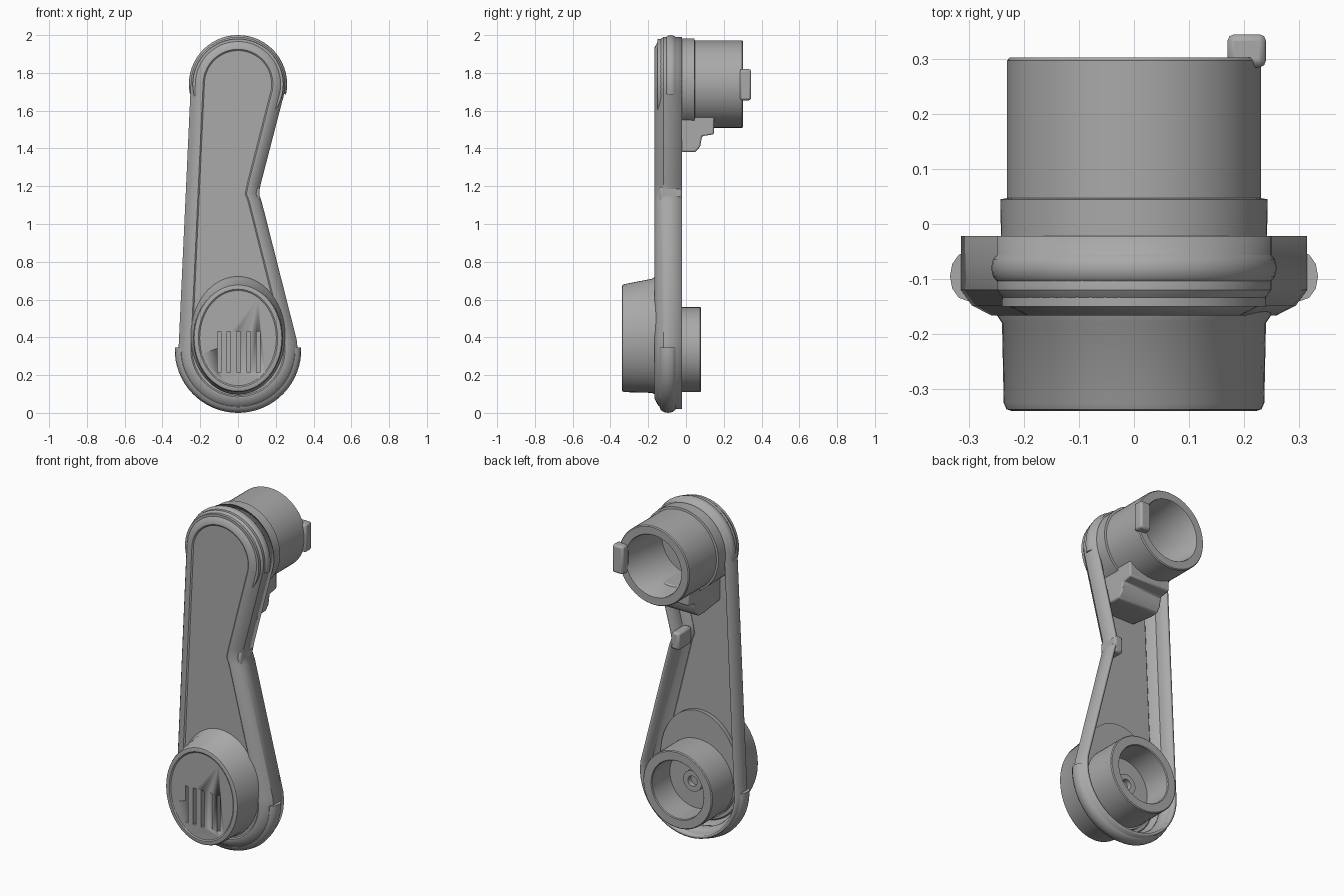
import bpy, bmesh, math
from mathutils import Vector

if "Cube" in bpy.data.objects:
    bpy.data.objects.remove(bpy.data.objects["Cube"])

grey = bpy.data.materials.new("mid_grey")
grey.use_nodes = True
grey.diffuse_color = (0.4, 0.4, 0.4, 1)
grey.node_tree.nodes["Principled BSDF"].inputs["Base Color"].default_value = (0.4, 0.4, 0.4, 1)

TOP, LOW = 1.74, 0.335      # heights of the two pivot centres


def finish(name, bm, smooth=True):
    bmesh.ops.recalc_face_normals(bm, faces=bm.faces)
    mesh = bpy.data.meshes.new(name)
    bm.to_mesh(mesh)
    bm.free()
    ob = bpy.data.objects.new(name, mesh)
    bpy.context.collection.objects.link(ob)
    mesh.materials.append(grey)
    if smooth:
        bpy.ops.object.select_all(action='DESELECT')
        ob.select_set(True)
        bpy.context.view_layer.objects.active = ob
        bpy.ops.object.shade_smooth_by_angle(angle=math.radians(35))
    return ob


def loft(name, loops, cap_start=False, cap_end=False, closed=False):
    """Skin a list of equal-length point loops."""
    bm = bmesh.new()
    rings = [[bm.verts.new(p) for p in loop] for loop in loops]
    pairs = list(zip(rings, rings[1:])) + ([(rings[-1], rings[0])] if closed else [])
    for a, b in pairs:
        for i in range(len(a)):
            j = (i + 1) % len(a)
            bm.faces.new((a[i], a[j], b[j], b[i]))
    if cap_start:
        bm.faces.new(rings[0])
    if cap_end:
        bm.faces.new(rings[-1])
    return finish(name, bm)


def oval(y, cz, rx, rz, n=56):
    return [(rx * math.cos(2 * math.pi * i / n), y, cz + rz * math.sin(2 * math.pi * i / n))
            for i in range(n)]


def cup(name, cz, profile):
    return loft(name, [oval(y, cz, r, r) for r, y in profile], True, True)


def arc(y, cz, r, a0, a1, n):
    angles = [math.radians(a0 + (a1 - a0) * i / n) for i in range(n + 1)]
    return [(r * math.cos(a), y, cz + r * math.sin(a)) for a in angles]


def outline(y, inset):
    """Arm silhouette: big foot arc, pinched waist on +x, smaller head arc."""
    waist = [(0.125 - inset, y, 1.12), (0.11 - inset, y, 1.16), (0.12 - inset, y, 1.21)]
    return (arc(y, LOW, 0.315 - inset, -180, 10, 28) + waist
            + arc(y, TOP, 0.25 - inset, -10, 180, 28))


def edge_bead(name, cz, r, half_r, half_y, y, a0, a1, n=32):
    """Rounded bead that follows the end of the arm."""
    loops = []
    for i in range(n + 1):
        a = math.radians(a0 + (a1 - a0) * i / n)
        ring = []
        for k in range(12):
            t = 2 * math.pi * k / 12
            rr = r + half_r * math.cos(t)
            ring.append((rr * math.cos(a), y + half_y * math.sin(t), cz + rr * math.sin(a)))
        loops.append(ring)
    return loft(name, loops, True, True)


def prism(name, yz, x0, x1, bevel=0.0):
    ob = loft(name, [[(x, y, z) for y, z in yz] for x in (x0, x1)], True, True)
    if bevel:
        mod = ob.modifiers.new("soft_edges", 'BEVEL')
        mod.width, mod.segments = bevel, 2
    return ob


def box(name, x, y, z, bevel=0.0):
    return prism(name, [(y[0], z[0]), (y[1], z[0]), (y[1], z[1]), (y[0], z[1])], x[0], x[1], bevel)


# Arm: open-backed shell with a chamfered front
shell = loft("arm_shell", [
    outline(-0.022, 0), outline(-0.12, 0), outline(-0.148, 0.02), outline(-0.166, 0.055),
    outline(-0.166, 0.015 - 0.08 + 0.13), outline(-0.160, 0.072)], cap_end=True)
wall = shell.modifiers.new("wall", 'SOLIDIFY')
wall.thickness, wall.offset = 0.016, -1

# Beads round both ends of the arm
edge_bead("head_bead", TOP, 0.233, 0.027, 0.032, -0.08, -12, 192)
edge_bead("foot_bead", LOW, 0.303, 0.032, 0.045, -0.095, -182, 2)

# Oval knob with its flared collar
knob = loft("knob", [
    oval(-0.12, 0.41, 0.25, 0.315), oval(-0.165, 0.41, 0.25, 0.312), oval(-0.18, 0.408, 0.24, 0.302),
    oval(-0.325, 0.396, 0.237, 0.286), oval(-0.337, 0.396, 0.232, 0.281),
    oval(-0.34, 0.396, 0.222, 0.271), oval(-0.34, 0.396, 0.21, 0.259),
    oval(-0.335, 0.396, 0.203, 0.252)], True, True)

# Grille slots cut into the knob face
for i in range(5):
    x = -0.10 + i * 0.052
    cutter = box("slot_cutter", (x - 0.009, x + 0.009), (-0.4, -0.29), (0.215, 0.43))
    cutter.hide_render = True
    cutter.hide_set(True)
    cutter.display_type = 'WIRE'
    cut = knob.modifiers.new("slot", 'BOOLEAN')
    cut.operation, cut.solver, cut.object = 'DIFFERENCE', 'EXACT', cutter
    bpy.context.view_layer.objects.active = knob
    bpy.ops.object.modifier_apply(modifier=cut.name)
    bpy.data.objects.remove(cutter)

# Hollow sockets on the back
cup("upper_socket", TOP, [
    (0.24, -0.15), (0.243, 0.045), (0.231, 0.047), (0.231, 0.297), (0.226, 0.303),
    (0.182, 0.303), (0.178, 0.297), (0.178, -0.03)])
cup("lower_socket", LOW, [
    (0.225, -0.15), (0.225, 0.075), (0.22, 0.08), (0.172, 0.08), (0.168, 0.075), (0.168, -0.09)])

# Hub at the bottom of each socket
cup("upper_hub", TOP, [(0.06, -0.035), (0.06, 0.0), (0.03, 0.0), (0.03, -0.028)])
cup("lower_hub", LOW, [(0.06, -0.095), (0.06, -0.06), (0.03, -0.06), (0.03, -0.088)])

# Latch block under the upper socket and clip on its rim
prism("latch_block", [(-0.15, 1.40), (0.0, 1.38), (0.05, 1.38), (0.075, 1.41), (0.085, 1.465),
                      (0.148, 1.475), (0.148, 1.57), (-0.15, 1.57)], -0.12, 0.15, 0.008)
box("rim_clip", (0.17, 0.24), (0.285, 0.345), (1.655, 1.82), 0.012)

# Small pin at the waist
box("waist_pin", (0.06, 0.115), (-0.14, -0.02), (1.10, 1.2), 0.012)
